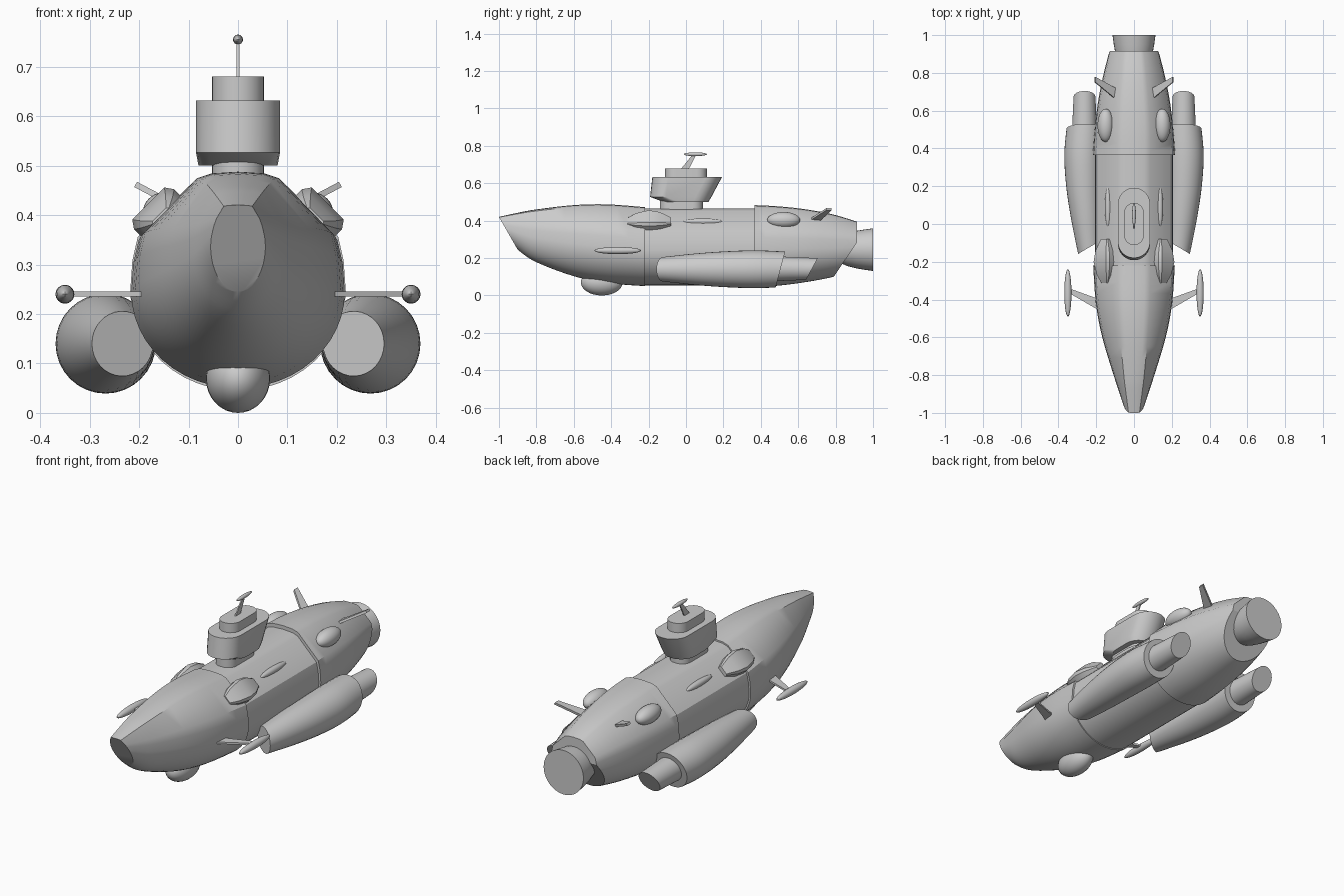
import bpy, bmesh, math
from math import sin, cos, pi
from mathutils import Vector, Matrix

if "Cube" in bpy.data.objects:
    bpy.data.objects.remove(bpy.data.objects["Cube"])


def finish(name, bm, mirror=False, angle=32):
    bmesh.ops.remove_doubles(bm, verts=bm.verts, dist=1e-5)
    bmesh.ops.recalc_face_normals(bm, faces=bm.faces)
    me = bpy.data.meshes.new(name)
    bm.to_mesh(me)
    bm.free()
    for p in me.polygons:
        p.use_smooth = True
    me.set_sharp_from_angle(angle=math.radians(angle))
    ob = bpy.data.objects.new(name, me)
    bpy.context.collection.objects.link(ob)
    if mirror:
        ob.modifiers.new("mirror", "MIRROR")
    return ob


def loft(name, rings, cuts=(), mirror=False, angle=32):
    """Skin equal-length rings, cap the ends, then slice off (point, outward normal) planes."""
    bm = bmesh.new()
    vs = [[bm.verts.new(p) for p in r] for r in rings]
    n = len(vs[0])
    for a, b in zip(vs, vs[1:]):
        for i in range(n):
            j = (i + 1) % n
            bm.faces.new((a[i], a[j], b[j], b[i]))
    bm.faces.new(vs[0])
    bm.faces.new(vs[-1])
    for co, no in cuts:
        bmesh.ops.bisect_plane(bm, geom=bm.verts[:] + bm.edges[:] + bm.faces[:],
                               plane_co=co, plane_no=no, clear_outer=True)
        bmesh.ops.holes_fill(bm, edges=[e for e in bm.edges if e.is_boundary], sides=0)
    return finish(name, bm, mirror, angle)


def ellipsoid(name, c, r, mirror=False):
    bm = bmesh.new()
    bmesh.ops.create_uvsphere(bm, u_segments=32, v_segments=16, radius=1,
                              matrix=Matrix.Translation(c) @ Matrix.Diagonal((*r, 1)))
    return finish(name, bm, mirror)


def spline(keys, steps=4):
    """Catmull-Rom through station tuples."""
    out = []
    k = [keys[0]] + list(keys) + [keys[-1]]
    for i in range(1, len(k) - 2):
        for s in range(steps):
            t = s / steps
            out.append([0.5 * (2*b + (c-a)*t + (2*a-5*b+4*c-d)*t*t + (3*b-a-3*c+d)*t**3)
                        for a, b, c, d in zip(*k[i-1:i+3])])
    return out + [list(keys[-1])]


def hull_ring(s):
    """Flat crown, sloped shoulders, round belly."""
    y, w, tw, top, bot = s
    h = top - bot
    zm = bot + 0.46 * h
    half = [(tw * 0.65, top - 0.008 * h), (tw, top - 0.03 * h),
            (w * 0.93, bot + 0.71 * h), (w * 0.98, bot + 0.6 * h)]
    half += [(w * cos(a), zm - (zm - bot) * sin(a)) for a in [i * pi / 24 for i in range(12)]]
    pts = [(0, top)] + half + [(0, bot)] + [(-x, z) for x, z in reversed(half)]
    return [(x, y, z) for x, z in pts]


def circle(c, r, n=32):
    return [(c[0] + r * cos(2*pi*i/n), c[1], c[2] + r * sin(2*pi*i/n)) for i in range(n)]


def capsule(y0, y1, w, z, n=12):
    """Rounded-end outline along y."""
    front = [(w * cos(a), y0 + w + w * sin(a), z) for a in [pi + pi*i/n for i in range(n + 1)]]
    back = [(w * cos(a), y1 - w + w * sin(a), z) for a in [pi*i/n for i in range(n + 1)]]
    return front + back


def blade(name, root, tip, chord0, chord1, thick, mirror=False):
    """Thin tapered strut; chord runs along y."""
    root, tip = Vector(root), Vector(tip)
    t = (tip - root).cross(Vector((0, 1, 0))).normalized() * thick
    rings = []
    for p, c in ((root, chord0), (tip, chord1)):
        q = Vector((0, c, 0))
        rings.append([p - q - t, p + q - t, p + q + t, p - q + t])
    return loft(name, rings, mirror=mirror)


# Hull: stations are (y, half width, crown half width, top, bottom)
bow = [(-1.02, .035, .026, .416, .35), (-.9, .075, .042, .442, .245), (-.8, .108, .054, .46, .178),
       (-.6, .168, .072, .483, .103), (-.42, .202, .083, .487, .066), (-.22, .216, .086, .472, .05)]
loft("hull_bow", [hull_ring(s) for s in spline(bow)],
     [((0, -1, .42), (0, -.175, -.1))])
loft("hull_middle", [hull_ring((y, .207, .085, .464, .054)) for y in (-.25, .4)])
stern = [(.365, .218, .088, .483, .045), (.5, .208, .086, .476, .053), (.65, .19, .077, .459, .073),
         (.79, .162, .065, .432, .1), (.915, .13, .052, .394, .14)]
loft("hull_stern", [hull_ring(s) for s in spline(stern)],
     [((0, .915, .285), (0, .185, -.125))])

# Main engine bell
loft("main_nozzle", [circle((0, y, .245), r) for y, r in
                     ((.8, .06), (.86, .087), (.91, .1), (.95, .107), (1, .114))])

# Side pods with slanted mouths, and their exhausts
pod = [(-.2, .228, .058), (-.1, .24, .068), (.05, .253, .084), (.2, .264, .095),
       (.36, .268, .101), (.5, .262, .096), (.58, .257, .09)]
loft("side_pod", [circle((x, y, .14), r) for y, x, r in spline(pod)],
     [((.29, -.155, .14), (-.065, -.11, 0)), ((0, .53, .235), (0, .19, -.05))], mirror=True)
loft("pod_exhaust", [circle((.262, y, .143), r) for y, r in ((.42, .068), (.56, .063), (.76, .054))],
     [((0, .71, .21), (0, .13, -.07))], mirror=True)

# Conning tower: neck, raked cabin, cap
loft("tower_neck", [capsule(-.14, .09, .053, z) for z in (.44, .51)])
loft("tower_cabin", [capsule(-.12, .12, .08, .5), capsule(-.192, .136, .085, .527),
                     capsule(-.18, .192, .085, .632)], angle=25)
loft("tower_cap", [capsule(-.112, .112, .053, z) for z in (.62, .68)])

# Antenna
blade("antenna_mast", (0, -.01, .67), (0, .045, .753), .022, .01, .003)
ellipsoid("antenna_disc", (0, .05, .755), (.01, .062, .01))

# Bow outriggers
blade("outrigger_arm", (.18, -.43, .24), (.35, -.35, .24), .03, .012, .005, True)
ellipsoid("outrigger_float", (.35, -.365, .24), (.019, .125, .019), True)

# Stern fins
blade("stern_fin", (.09, .685, .4), (.207, .765, .462), .03, .014, .006, True)

# Hull bulges
ellipsoid("stern_blister", (.15, .522, .403), (.043, .088, .043), True)
ellipsoid("side_light", (.137, .09, .395), (.017, .106, .017), True)
ellipsoid("belly_dome", (0, -.45, .07), (.065, .112, .07))

# Shoulder canopies on the sloped sides
n, t = Vector((.7, 0, .7)), Vector((.7, 0, -.7))
rings = []
for y, w, h in ((-.312, .024, .01), (-.27, .045, .028), (-.2, .058, .042), (-.14, .05, .034), (-.08, .026, .012)):
    c = Vector((.152, y, .394))
    prof = [(-w, -.04), (-w, h * .6), (-w * .8, h), (w * .8, h), (w, h * .6), (w, -.04)]
    rings.append([c + t * a + n * b for a, b in prof])
loft("shoulder_canopy", rings, mirror=True)
